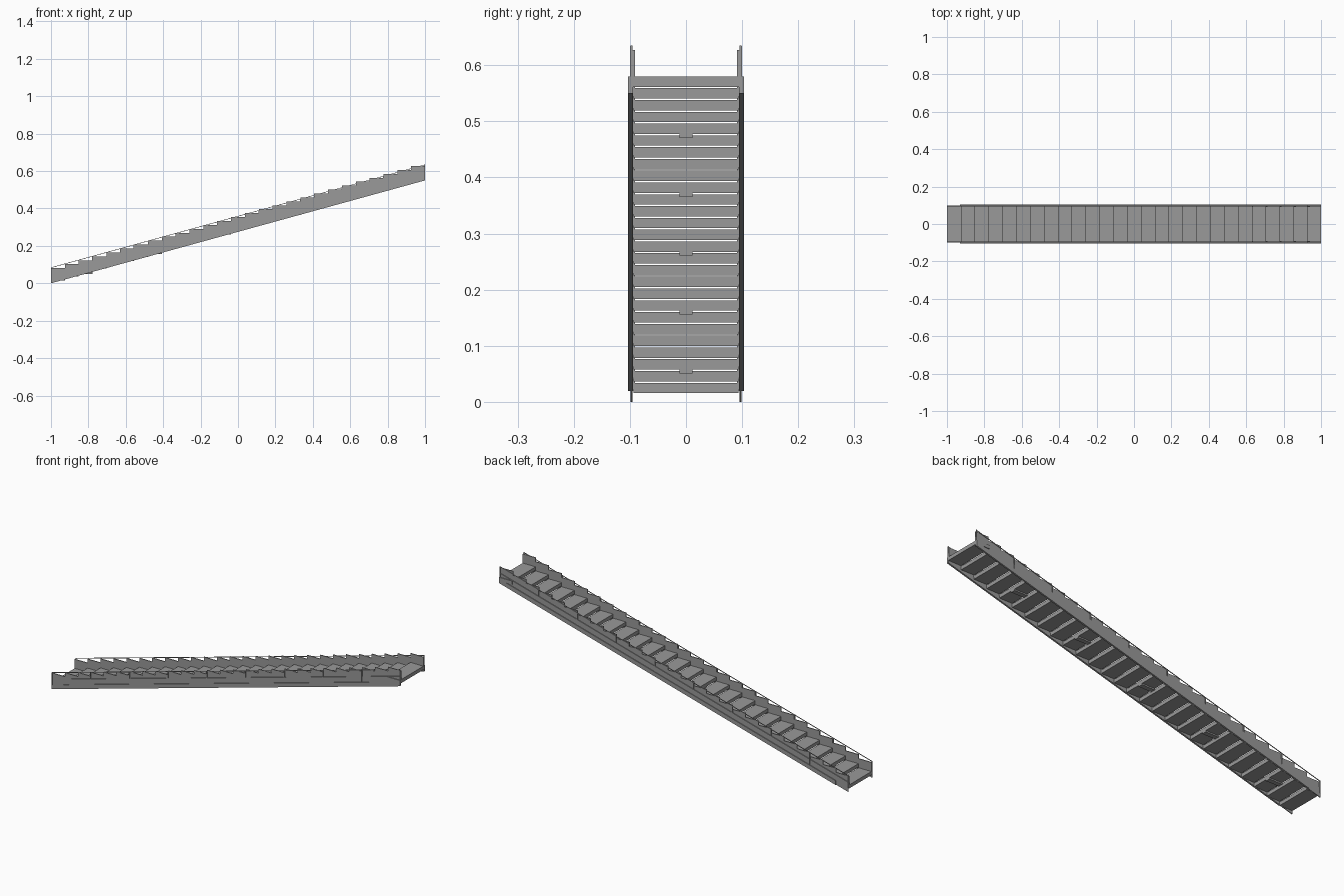
import bpy, bmesh

if "Cube" in bpy.data.objects:
    bpy.data.objects.remove(bpy.data.objects["Cube"])

N = 27                    # number of treads
RUN = 2.0 / N
RISE = 0.021
SLOPE = 0.275             # pitch of the side beams

grey = bpy.data.materials.new("steel grey")
grey.diffuse_color = (0.32, 0.32, 0.32, 1)
grey.use_nodes = True
grey.node_tree.nodes["Principled BSDF"].inputs["Base Color"].default_value = grey.diffuse_color


def base(x):
    """Underside height of the side beams at x."""
    return (x + 1) * SLOPE


def finish(name, bm):
    bmesh.ops.recalc_face_normals(bm, faces=bm.faces)
    mesh = bpy.data.meshes.new(name)
    bm.to_mesh(mesh)
    bm.free()
    mesh.materials.append(grey)
    obj = bpy.data.objects.new(name, mesh)
    bpy.context.collection.objects.link(obj)
    return obj


def prism(bm, outline, y0, y1):
    """Extrude an (x, z) outline from y0 to y1."""
    a = [bm.verts.new((x, y0, z)) for x, z in outline]
    b = [bm.verts.new((x, y1, z)) for x, z in outline]
    bm.faces.new(a)
    bm.faces.new(b[::-1])
    for i in range(len(a)):
        j = (i + 1) % len(a)
        bm.faces.new((a[i], a[j], b[j], b[i]))


def box(bm, x0, x1, y0, y1, z0, z1):
    prism(bm, [(x0, z0), (x1, z0), (x1, z1), (x0, z1)], y0, y1)


def sloped(bm, x0, x1, y0, y1, low, high):
    """Bar following the pitch, between two heights above the underside."""
    prism(bm, [(x0, base(x0) + low), (x1, base(x1) + low),
               (x1, base(x1) + high), (x0, base(x0) + high)], y0, y1)


# Treads, the last one spreading over the side beams
bm = bmesh.new()
for i in range(N):
    top = 0.034 + i * RISE
    half = 0.103 if i == N - 1 else 0.094
    x = -1 + i * RUN
    box(bm, x, x + RUN, -half, half, top - 0.0185, top)
finish("treads", bm)

# Small plates under every fifth tread
bm = bmesh.new()
for i in range(2, N, 5):
    x = -1 + i * RUN
    low = 0.0155 + i * RISE
    box(bm, x, x + RUN, -0.012, 0.012, low - 0.007, low)
finish("under_plates", bm)

for side, s in (("front", -1), ("back", 1)):
    # Stepped upstands beside the treads
    bm = bmesh.new()
    for i in range(N):
        x = -1 + i * RUN
        top = 0.034 + i * RISE
        box(bm, x, x + RUN, s * 0.0905, s * 0.095, top - 0.015, top + 0.047)
    finish(side + "_upstands", bm)

    # Side beam with its outer lower flange
    bm = bmesh.new()
    sloped(bm, -1, 1, s * 0.095, s * 0.099, 0, 0.05)
    sloped(bm, -0.93, 1, s * 0.0945, s * 0.103, 0, 0.022)
    finish(side + "_beam", bm)

    # Thin top rail
    bm = bmesh.new()
    sloped(bm, -1, 1, s * 0.0955, s * 0.0985, 0.082, 0.085)
    finish(side + "_rail", bm)

    # Posts every third tread, plus both ends
    bm = bmesh.new()
    for k in range(10):
        x = min(max(-1 + k * 2 / 9, -0.998), 0.998)
        box(bm, x - 0.002, x + 0.002, s * 0.0955, s * 0.1,
            base(x) + 0.02, base(x) + 0.0845)
    finish(side + "_posts", bm)
